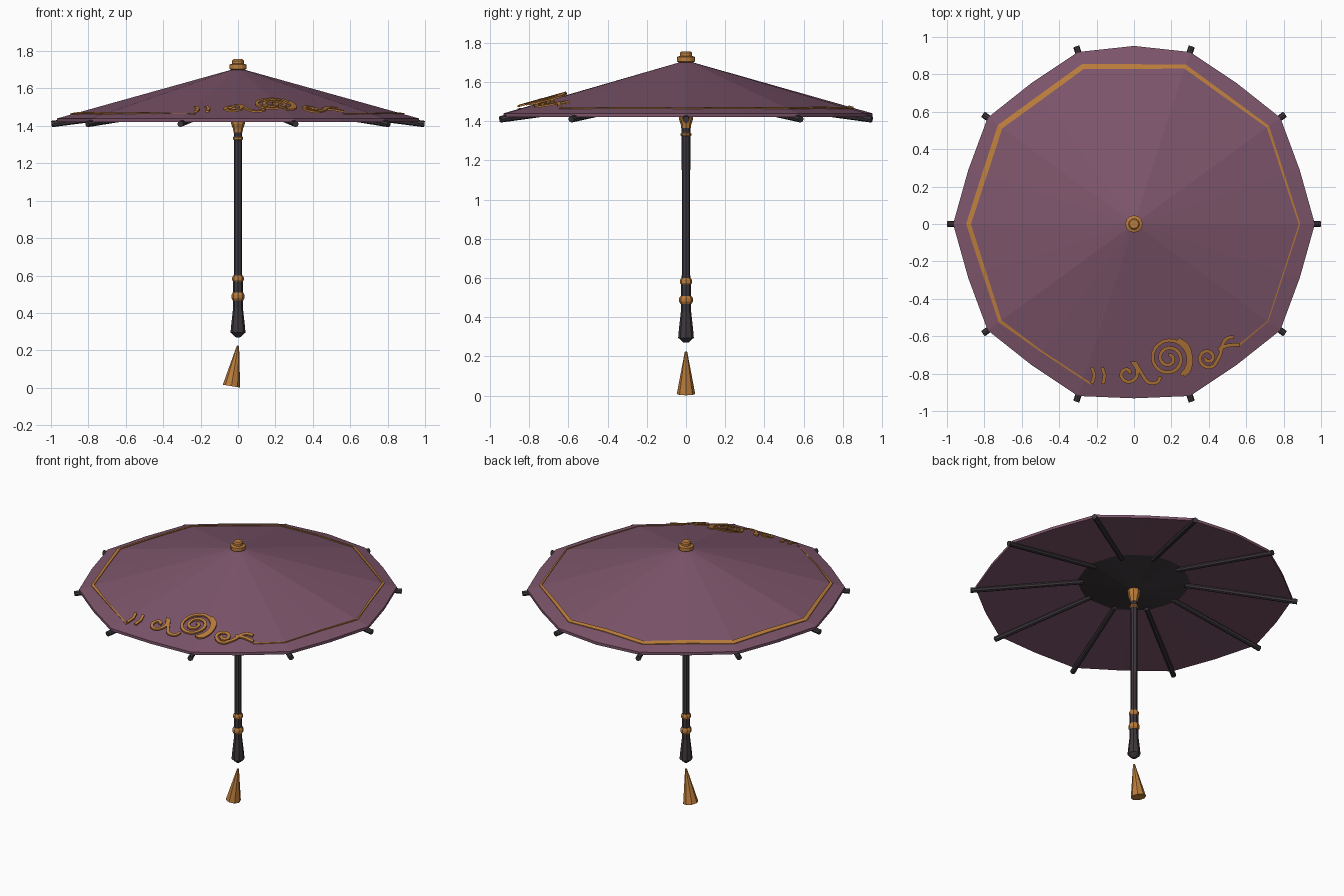
import bpy, bmesh, math
from math import sin, cos, pi, radians
from mathutils import Vector, Matrix

cube = bpy.data.objects.get("Cube")
if cube:
    bpy.data.objects.remove(cube)


def material(name, rgb):
    m = bpy.data.materials.new(name)
    m.use_nodes = True
    m.diffuse_color = (*rgb, 1)
    m.node_tree.nodes["Principled BSDF"].inputs["Base Color"].default_value = (*rgb, 1)
    return m


PLUM = material("plum_cloth", (0.205, 0.091, 0.147))
DARK = material("dark_wood", (0.048, 0.038, 0.045))
GOLD = material("gold_metal", (0.50, 0.205, 0.045))


def finish(name, bm, *mats):
    bmesh.ops.recalc_face_normals(bm, faces=bm.faces)
    me = bpy.data.meshes.new(name)
    bm.to_mesh(me)
    bm.free()
    for m in mats:
        me.materials.append(m)
    ob = bpy.data.objects.new(name, me)
    bpy.context.collection.objects.link(ob)
    return ob


def lathe(name, profile, mat, sides=8):
    """Capped solid of revolution from (radius, z) pairs."""
    bm = bmesh.new()
    rings = [[bm.verts.new((r * cos(2 * pi * i / sides), r * sin(2 * pi * i / sides), z))
              for i in range(sides)] for r, z in profile]
    for a, b in zip(rings, rings[1:]):
        for i in range(sides):
            j = (i + 1) % sides
            bm.faces.new((a[i], a[j], b[j], b[i]))
    bm.faces.new(rings[0][::-1])
    bm.faces.new(rings[-1])
    return finish(name, bm, mat)


# Canopy: ten ribs with a slight bulge between them
APEX, RIM, CORNER, MIDDLE = 1.71, 1.44, 0.967, 0.932


def rim_point(i):
    r = CORNER if i % 2 == 0 else (0.952 if i == 5 else MIDDLE)
    return Vector((r * cos(i * pi / 10), r * sin(i * pi / 10), 0))


def canopy_z(x, y):
    """Height of the canopy facet over (x, y)."""
    i = int((math.atan2(y, x) % (2 * pi)) / (pi / 10)) % 20
    a, b = rim_point(i), rim_point(i + 1)
    det = a.x * b.y - a.y * b.x
    share = ((x * b.y - y * b.x) + (a.x * y - a.y * x)) / det
    return APEX - (APEX - RIM) * share


bm = bmesh.new()
top = bm.verts.new((0, 0, APEX))
hub = bm.verts.new((0, 0, 1.44))
layers = []
for scale, z in ((1, RIM), (1, 1.422), (0.36, 1.505)):
    layers.append([bm.verts.new(rim_point(i) * scale + Vector((0, 0, z))) for i in range(20)])
for i in range(20):
    j = (i + 1) % 20
    bm.faces.new((top, layers[0][i], layers[0][j]))
    for a, b in zip(layers, layers[1:]):
        bm.faces.new((a[i], b[i], b[j], a[j]))
    bm.faces.new((hub, layers[2][j], layers[2][i])).material_index = 1
finish("canopy", bm, PLUM, DARK)

# Ribs under the canopy
bm = bmesh.new()
for k in range(10):
    turn = Matrix.Rotation(k * pi / 5, 3, "Z")
    a, b = turn @ Vector((0.31, 0, 1.497)), turn @ Vector((0.997, 0, 1.41))
    aim = (b - a).to_track_quat("Z", "Y").to_matrix().to_4x4()
    bmesh.ops.create_cone(bm, cap_ends=True, segments=8, radius1=0.015, radius2=0.017,
                          depth=(b - a).length, matrix=Matrix.Translation((a + b) / 2) @ aim)
finish("ribs", bm, DARK)

# Pole with flared grip, and its gold fittings
lathe("pole", [(0.012, 0.27), (0.04, 0.295), (0.036, 0.34), (0.026, 0.43), (0.026, 0.57),
               (0.021, 0.62), (0.022, 1.39)], DARK)
for name, z, r, h in (("grip_ring_lower", 0.488, 0.035, 0.042),
                      ("grip_ring_upper", 0.582, 0.031, 0.034),
                      ("collar_ring", 1.333, 0.027, 0.022)):
    lathe(name, [(r * 0.8, z - h / 2), (r, z - h / 5), (r, z + h / 5), (r * 0.8, z + h / 2)], GOLD)
lathe("pole_socket", [(0.024, 1.365), (0.027, 1.385), (0.036, 1.41), (0.041, 1.47)], GOLD)
lathe("finial", [(0.036, 1.675), (0.036, 1.70), (0.046, 1.705), (0.046, 1.728), (0.031, 1.733),
                 (0.031, 1.748), (0.024, 1.757)], GOLD, 12)

# Tassel hanging at a slant
bm = bmesh.new()
foot, tip = Vector((-0.035, 0, 0.0085)), Vector((0, 0, 0.225))
bmesh.ops.create_cone(bm, cap_ends=True, segments=8, radius1=0.047, radius2=0.006,
                      depth=(tip - foot).length,
                      matrix=Matrix.Translation((foot + tip) / 2)
                      @ (tip - foot).to_track_quat("Z", "Y").to_matrix().to_4x4())
finish("tassel", bm, GOLD)


# Gold trim: ribbons laid over the canopy
def ribbon(bm, path, width, lift, thick):
    """Thin closed strip following (x, y) points; width may vary along the path."""
    pts = [Vector(p) for p in path]
    rows = []
    for i, p in enumerate(pts):
        d = (pts[min(i + 1, len(pts) - 1)] - pts[max(i - 1, 0)]).normalized()
        w = (width(p) if callable(width) else width) / 2
        side = Vector((-d.y, d.x)) * w
        corners = []
        for q, h in ((p + side, 0), (p - side, 0), (p - side, thick), (p + side, thick)):
            corners.append(bm.verts.new((q.x, q.y, canopy_z(q.x, q.y) + lift + h)))
        rows.append(corners)
    for a, b in zip(rows, rows[1:]):
        for k in range(4):
            m = (k + 1) % 4
            bm.faces.new((a[k], a[m], b[m], b[k]))
    bm.faces.new(rows[0])
    bm.faces.new(rows[-1][::-1])


def smooth_path(points, steps=6):
    """Catmull-Rom curve through a few points."""
    p = [Vector(q) for q in points]
    p = [2 * p[0] - p[1]] + p + [2 * p[-1] - p[-2]]
    out = []
    for a, b, c, d in zip(p, p[1:], p[2:], p[3:]):
        for s in range(steps):
            t = s / steps
            out.append(0.5 * (2 * b + (c - a) * t + (2 * a - 5 * b + 4 * c - d) * t * t
                              + (3 * b - a - 3 * c + d) * t ** 3))
    return out + [p[-2]]


def spiral(cx, cy, r0, r1, start, turns):
    n = int(abs(turns) * 20)
    out = []
    for i in range(n + 1):
        t = i / n
        a, r = radians(start) + 2 * pi * turns * t, r0 + (r1 - r0) * t
        out.append(Vector((cx + r * cos(a), cy + r * sin(a))))
    return out


def border_width(p):
    # Broad at the back left, thinning to the right and front
    return 0.017 + 0.009 * (p.y - p.x) / 0.9 if p.y > -0.56 else 0.009


corner = [Vector((0.885 * cos(k * pi / 5), 0.885 * sin(k * pi / 5))) for k in range(10)]
border = [Vector((0.565, -0.645))]
for k in range(-1, 8):
    a, b = corner[k % 10], corner[(k + 1) % 10]
    border += [a, (a + b) / 2] if k < 7 else [Vector((-0.23, -0.855))]
bm = bmesh.new()
ribbon(bm, border, border_width, 0.001, 0.005)
finish("border_trim", bm, GOLD)

scrolls = [
    [(-0.225, -0.765), (-0.212, -0.81), (-0.225, -0.855)],
    [(-0.17, -0.765), (-0.157, -0.81), (-0.165, -0.855)],
    spiral(-0.035, -0.80, 0.012, 0.062, 0, 1.2)
    + smooth_path([(0.01, -0.745), (0.035, -0.79), (0.075, -0.845), (0.125, -0.845), (0.14, -0.815)]),
    spiral(0.185, -0.718, 0.015, 0.112, 90, -2.4),
    smooth_path([(0.235, -0.615), (0.285, -0.65), (0.305, -0.72), (0.295, -0.78), (0.265, -0.81)]),
    spiral(0.395, -0.715, 0.012, 0.052, 180, 1.3)
    + smooth_path([(0.43, -0.755), (0.46, -0.70), (0.475, -0.64), (0.50, -0.61), (0.535, -0.605)]),
    smooth_path([(0.45, -0.67), (0.50, -0.65), (0.565, -0.645)]),
]
bm = bmesh.new()
for path in scrolls:
    ribbon(bm, path, 0.019, 0.012, 0.009)
finish("scroll_trim", bm, GOLD)
